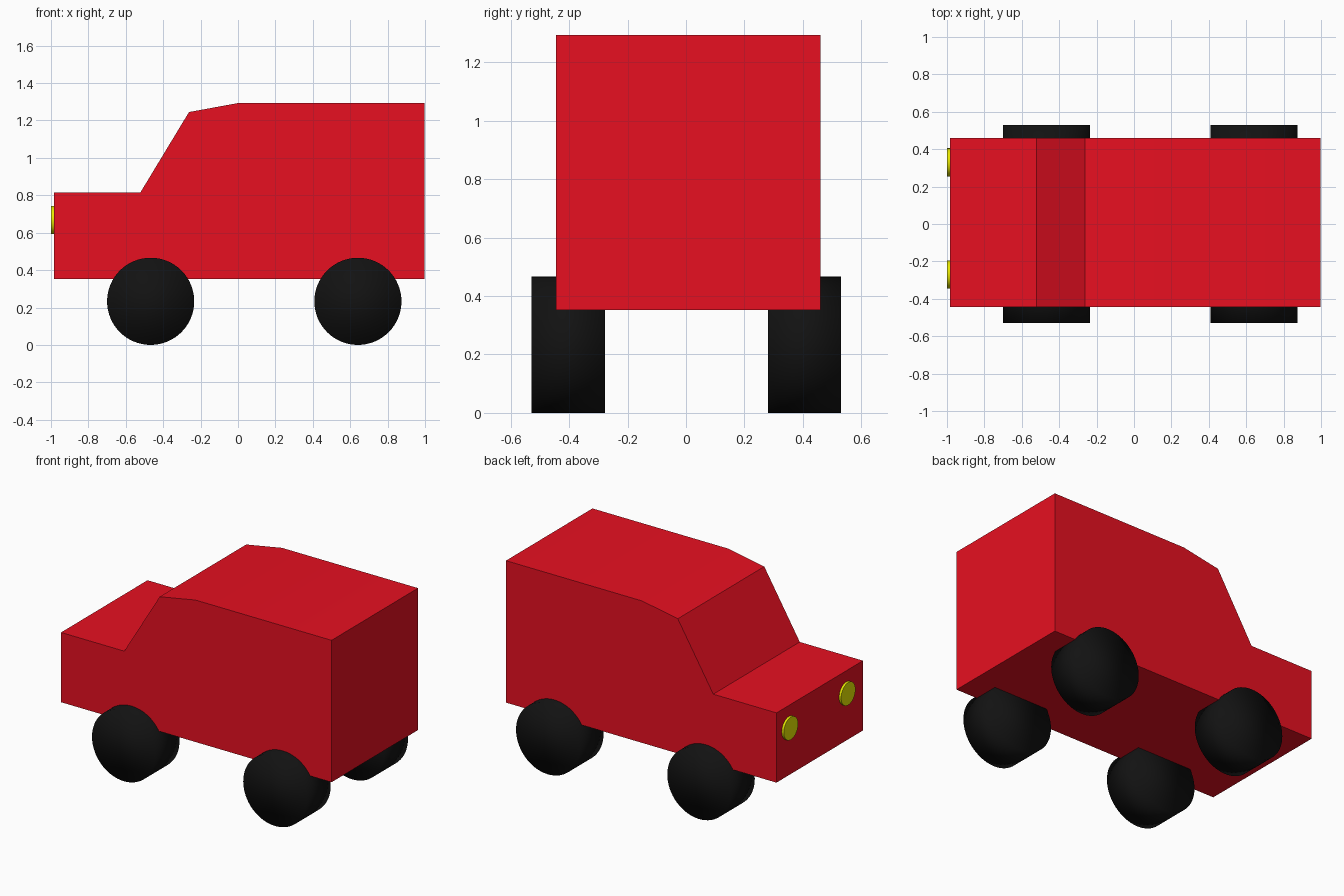
import bpy, bmesh, math
from mathutils import Matrix

if "Cube" in bpy.data.objects:
    bpy.data.objects.remove(bpy.data.objects["Cube"])


def material(name, rgb):
    m = bpy.data.materials.new(name)
    m.diffuse_color = (*rgb, 1)
    m.use_nodes = True
    m.node_tree.nodes["Principled BSDF"].inputs["Base Color"].default_value = m.diffuse_color
    return m


RED = material("red_paint", (0.8, 0.005, 0.015))
BLACK = material("rubber", (0.006, 0.006, 0.006))
YELLOW = material("lamp_yellow", (0.8, 0.8, 0.0))


def add_object(name, bm, mat, sharp_angle=None):
    bmesh.ops.recalc_face_normals(bm, faces=bm.faces)
    me = bpy.data.meshes.new(name)
    bm.to_mesh(me)
    bm.free()
    me.materials.append(mat)
    me.shade_smooth()
    if sharp_angle:
        me.set_sharp_from_angle(angle=math.radians(sharp_angle))
    ob = bpy.data.objects.new(name, me)
    bpy.context.collection.objects.link(ob)
    return ob


def cylinder(name, radius, depth, center, axis, mat, sharp_angle=None):
    bm = bmesh.new()
    rot = Matrix.Rotation(math.radians(90), 4, axis)
    bmesh.ops.create_cone(bm, cap_ends=True, segments=64, radius1=radius,
                          radius2=radius, depth=depth,
                          matrix=Matrix.Translation(center) @ rot)
    return add_object(name, bm, mat, sharp_angle)


# Body: side profile extruded across the width
profile = [(-0.985, 0.353), (0.997, 0.353), (0.997, 1.293), (0.0, 1.293),
           (-0.262, 1.245), (-0.522, 0.815), (-0.985, 0.815)]
Y0, Y1 = -0.445, 0.46
bm = bmesh.new()
face = bm.faces.new([bm.verts.new((x, Y0, z)) for x, z in profile])
ext = bmesh.ops.extrude_face_region(bm, geom=[face])
bmesh.ops.translate(bm, vec=(0, Y1 - Y0, 0),
                    verts=[v for v in ext["geom"] if isinstance(v, bmesh.types.BMVert)])
add_object("body", bm, RED, 20)

# Wheels: front and rear pairs, softly shaded over the rim
for end, x in (("front", -0.467), ("rear", 0.641)):
    for side, y in (("left", -0.403), ("right", 0.405)):
        cylinder(f"{end}_{side}_wheel", 0.233, 0.25, (x, y, 0.233), 'X', BLACK)

# Headlights: thin discs on the nose, slightly sunk in
for side, y in (("left", -0.27), ("right", 0.33)):
    cylinder(f"{side}_headlight", 0.075, 0.03, (-0.985, y, 0.667), 'Y', YELLOW, 30)
